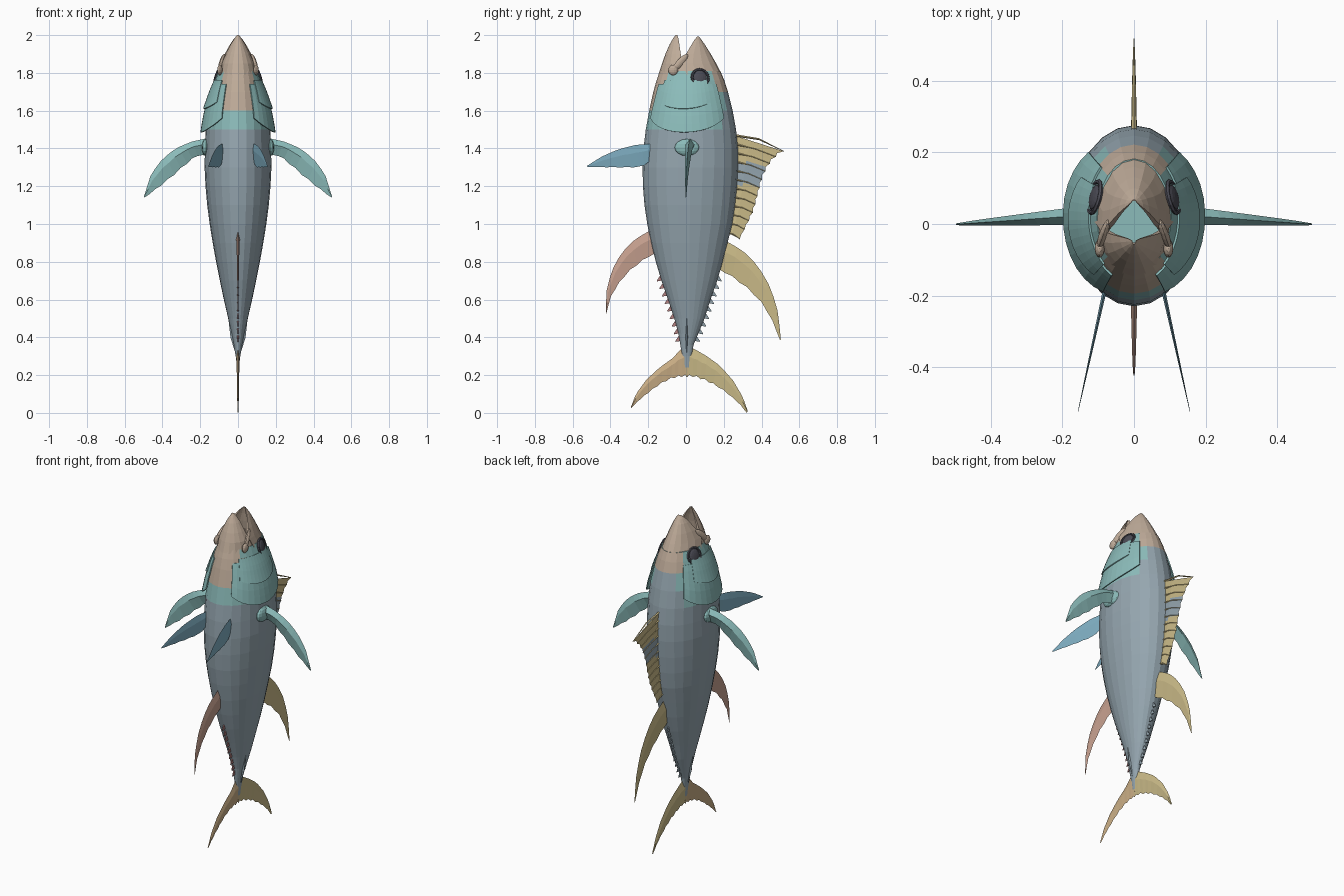
import bpy, bmesh, math
from mathutils import Vector

if "Cube" in bpy.data.objects:
    bpy.data.objects.remove(bpy.data.objects["Cube"])


def mat(name, r, g, b):
    m = bpy.data.materials.new(name)
    m.diffuse_color = (r, g, b, 1)
    m.use_nodes = True
    m.node_tree.nodes["Principled BSDF"].inputs["Base Color"].default_value = m.diffuse_color
    return m


GREY = mat("slate", .30, .38, .43)
TEAL = mat("teal", .26, .50, .49)
TAN = mat("tan", .52, .41, .32)
GOLD = mat("gold", .60, .50, .25)
ORANGE = mat("orange", .60, .43, .24)
SALMON = mat("salmon", .58, .36, .28)
BLUE = mat("blue", .22, .44, .56)
DARK = mat("dark", .07, .07, .09)
RED = mat("red", .45, .22, .22)


def lerp(a, b, f):
    return a + (b - a) * f


def resample(pts, n):
    out = []
    for i in range(n):
        s = i / (n - 1) * (len(pts) - 1)
        k = min(int(s), len(pts) - 2)
        out.append(tuple(lerp(p, q, s - k) for p, q in zip(pts[k], pts[k + 1])))
    return out


def finish(name, bm, mats, pick=None):
    bmesh.ops.recalc_face_normals(bm, faces=bm.faces)
    if pick:
        for f in bm.faces:
            f.material_index = pick(f.calc_center_median())
    me = bpy.data.meshes.new(name)
    bm.to_mesh(me)
    bm.free()
    for m in mats:
        me.materials.append(m)
    ob = bpy.data.objects.new(name, me)
    bpy.context.collection.objects.link(ob)
    return ob


def loft(name, rings, mats, pick=None, closed=True):
    bm = bmesh.new()
    vs = [[bm.verts.new(p) for p in r] for r in rings]
    n = len(rings[0])
    for a, b in zip(vs, vs[1:]):
        for i in range(n if closed else n - 1):
            j = (i + 1) % n
            bm.faces.new((a[i], a[j], b[j], b[i]))
    if closed:
        bm.faces.new(vs[0])
        bm.faces.new(vs[-1])
    return finish(name, bm, mats, pick)


# Body stations: z, belly y, back y, half width
ROWS = [(.24, -.012, .022, .005), (.30, -.02, .03, .012), (.36, -.03, .04, .022),
        (.42, -.04, .065, .034), (.5, -.062, .098, .052), (.6, -.095, .13, .075),
        (.7, -.13, .165, .096), (.8, -.16, .195, .116), (.9, -.185, .22, .134),
        (1.0, -.205, .245, .15), (1.1, -.22, .26, .163), (1.2, -.228, .27, .172),
        (1.3, -.23, .276, .177), (1.4, -.225, .275, .175), (1.5, -.213, .265, .172),
        (1.6, -.195, .247, .162), (1.7, -.173, .222, .14), (1.76, -.156, .203, .122),
        (1.81, -.138, .182, .104)]


def station(z):
    for p, q in zip(ROWS, ROWS[1:]):
        if z <= q[0]:
            f = (z - p[0]) / (q[0] - p[0])
            return [lerp(a, b, f) for a, b in zip(p, q)]
    return ROWS[-1]


def surf(z, a, off=0):
    _, lo, hi, w = station(z)
    return Vector(((w + off) * math.cos(a), (lo + hi) / 2 + ((hi - lo) / 2 + off) * math.sin(a), z))


def body_colour(c):
    if c.z > 1.73 and c.y > .15 or c.z > 1.55 and c.y < -.08:
        return 2
    return 1 if c.z > 1.5 and c.y < .2 else 0


SIDES = 24
loft("body", [[surf(r[0], math.tau * i / SIDES) for i in range(SIDES)] for r in ROWS],
     [GREY, TEAL, TAN], body_colour)


# Open jaws: hollow crescent sections (z, lip y, outer y, half width)
def jaw(name, rows):
    rings = []
    for z, lip, out, w in rows:
        ang = [math.pi * i / 10 for i in range(11)]
        arc = [(w * math.cos(a), lip + (out - lip) * math.sin(a), z) for a in ang]
        arc += [(.78 * w * math.cos(a), lip + .6 * (out - lip) * math.sin(a), z) for a in reversed(ang)]
        rings.append(arc)
    loft(name, rings, [TAN])


jaw("upper_jaw", [(1.79, .005, .19, .110), (1.85, -.02, .16, .092), (1.9, 0, .131, .07),
                  (1.95, .03, .1, .043), (1.975, .045, .082, .026), (1.993, .06, .068, .008)])
jaw("lower_jaw", [(1.79, .02, -.146, .107), (1.85, -.018, -.127, .088), (1.9, -.028, -.109, .066),
                  (1.95, -.035, -.087, .04), (1.98, -.04, -.07, .02), (2.0, -.046, -.056, .006)])


# Overlapping gill plates that lift off the body toward their rear edge
def gill_plate(name, s, a0, a1, top, bottom, curve, lift):
    rings = []
    for j in range(7):
        ring = []
        for i in range(13):
            u = i / 6 - 1
            a = math.radians(lerp(a0, a1, i / 12))
            z = lerp(top, bottom + curve * u * u, j / 6)
            p = surf(z, a, .003 + lift * (j / 6) * (1 - .5 * u * u))
            ring.append((s * p.x, p.y, p.z))
        rings.append(ring)
    ob = loft(name, rings, [TEAL], closed=False)
    m = ob.modifiers.new("thickness", "SOLIDIFY")
    m.thickness, m.offset = .006, 0


def ellipsoid(name, loc, scale, m, normal=(0, 0, 1)):
    bm = bmesh.new()
    bmesh.ops.create_uvsphere(bm, u_segments=14, v_segments=8, radius=1)
    q = Vector(normal).to_track_quat('Z', 'Y')
    for v in bm.verts:
        v.co = q @ Vector(c * k for c, k in zip(v.co, scale)) + Vector(loc)
    return finish(name, bm, [m])


# Fins: lens sections between a leading and a trailing edge, root to tip
def fin(name, lead, trail, place, mats, thick, tip=.1, n=12, ripple=0, pick=None):
    rings = []
    for k, (l, t) in enumerate(zip(resample(lead, n), resample(trail, n))):
        h = thick * lerp(1, tip, k / (n - 1)) / 2
        if k % 2 and k < n - 1:
            t = tuple(lerp(b, a, ripple) for a, b in zip(l, t))
        m = [lerp(a, b, .35) for a, b in zip(l, t)]
        rings.append([place(*l, 0), place(*m, h), place(*t, 0), place(*m, -h)])
    return loft(name, rings, mats, pick)


def median(a, b, t):
    return (t, a, b)


for s, side in ((1, "right"), (-1, "left")):
    gill_plate(side + "_gill_cover", s, -62, 46, 1.74, 1.485, .075, .021)
    gill_plate(side + "_cheek_plate", s, -48, 28, 1.76, 1.61, .035, .02)

    # Eye and socket rim
    n = Vector((s, .25, .3))
    ellipsoid(side + "_eye", (s * .108, .075, 1.775), (.037, .042, .013), DARK, n)
    bpy.ops.mesh.primitive_torus_add(location=(s * .109, .075, 1.775), major_segments=16,
                                     minor_segments=6, major_radius=.045, minor_radius=.007,
                                     rotation=n.to_track_quat('Z', 'Y').to_euler())
    bpy.context.object.name = side + "_eye_rim"
    bpy.context.object.data.materials.append(DARK)

    # Lip bar ending in a knob at the mouth corner
    ellipsoid(side + "_lip_bar", (s * .086, -.03, 1.855), (.012, .02, .06), TAN, (s * .25, -.7, -.75))
    ellipsoid(side + "_lip_knob", (s * .096, -.068, 1.815), (.014, .026, .028), TAN)

    # Paired fins
    fin(side + "_pectoral_fin",
        [(.16, 1.455), (.25, 1.435), (.33, 1.4), (.4, 1.345), (.46, 1.265), (.498, 1.145)],
        [(.16, 1.36), (.22, 1.36), (.28, 1.31), (.36, 1.24), (.43, 1.185), (.495, 1.14)],
        lambda a, b, t: (s * a, .02 - .07 * (a - .2) + t, b), [TEAL], .05, ripple=.06)
    ellipsoid(side + "_pectoral_base", (s * .17, .005, 1.405), (.022, .065, .045), TEAL)
    fin(side + "_pelvic_fin",
        [(-.17, 1.425), (-.26, 1.42), (-.36, 1.395), (-.45, 1.355), (-.525, 1.307)],
        [(-.17, 1.34), (-.24, 1.3), (-.33, 1.298), (-.43, 1.3), (-.522, 1.303)],
        lambda a, b, t: (s * (.085 - .22 * (a + .2)) + t, a, b), [BLUE], .012, ripple=.04)

    # Tail keel
    loft(side + "_tail_keel", [[(s * x, .004 - h, z), (s * (x + d), .004, z), (s * x, .004 + h, z)]
                               for z, x, d, h in ((.3, .005, .004, .004), (.4, .022, .018, .01),
                                                  (.5, .045, .006, .004))], [GREY])

# Single fins
fin("second_dorsal_fin",
    [(.16, .93), (.22, .905), (.3, .86), (.38, .78), (.45, .66), (.488, .53), (.502, .39)],
    [(.15, .76), (.2, .745), (.27, .7), (.34, .645), (.41, .57), (.46, .48), (.498, .385)],
    median, [GOLD], .022, ripple=.05)
fin("anal_fin",
    [(-.14, .985), (-.2, .96), (-.27, .92), (-.34, .85), (-.395, .75), (-.422, .64), (-.424, .53)],
    [(-.13, .85), (-.19, .83), (-.25, .79), (-.31, .74), (-.36, .68), (-.4, .61), (-.422, .525)],
    median, [SALMON], .022, ripple=.05)
fin("tail_upper_lobe",
    [(.0, .36), (.05, .335), (.11, .3), (.18, .25), (.25, .17), (.3, .085), (.327, .01)],
    [(.0, .19), (.045, .19), (.1, .17), (.155, .145), (.22, .1), (.28, .05), (.322, 0)],
    median, [GOLD], .02, tip=.3, n=16, ripple=.07)
fin("tail_lower_lobe",
    [(.01, .36), (-.03, .335), (-.07, .29), (-.14, .24), (-.21, .175), (-.265, .1), (-.292, .03)],
    [(.01, .19), (-.03, .19), (-.08, .18), (-.14, .15), (-.2, .105), (-.25, .065), (-.29, .025)],
    median, [ORANGE], .02, tip=.3, n=16, ripple=.07)

# Spiny first dorsal fin: scalloped membrane plus spines
N = 12
roots = [(station(z)[2] - .015, z) for z in (lerp(1.47, .955, i / (N - 1)) for i in range(N))]
tips = resample([(.518, 1.385), (.46, 1.345), (.425, 1.29), (.4, 1.23), (.385, 1.17),
                 (.37, 1.11), (.35, 1.05), (.32, .99), (.285, .92)], N)
fin("first_dorsal_membrane", roots, tips, median, [GOLD, GREY], .008, tip=.8, n=2 * N - 1,
    ripple=.06, pick=lambda c: int(1.2 < c.z < 1.32))
for i, (r, t) in enumerate(zip(roots, tips)):
    bow = (lerp(r[0], t[0], .5), lerp(r[1], t[1], .5) + (.022 if i == 0 else .008))
    rings = []
    for (y, z), w in ((r, .007), (bow, .005), (t, .0015)):
        rings.append([(w, y, z), (0, y, z + w), (-w, y, z), (0, y, z - w)])
    loft("dorsal_spine_%d" % (i + 1), rings, [GOLD])

# Finlets along the back and belly of the tail stalk
for col, label, m in ((2, "back", GREY), (1, "belly", RED)):
    d = 1 if col == 2 else -1
    for i in range(9):
        z = .39 + .04 * i
        y = station(z)[col] - d * .012
        loft("%s_finlet_%d" % (label, i + 1),
             [[(-.005, y, z - .008), (.005, y, z - .008), (.005, y + d * .01, z + .026), (-.005, y + d * .01, z + .026)],
              [(-.001, y + d * .032, z - .014), (.001, y + d * .032, z - .014),
               (.001, y + d * .033, z - .009), (-.001, y + d * .033, z - .009)]], [m])
